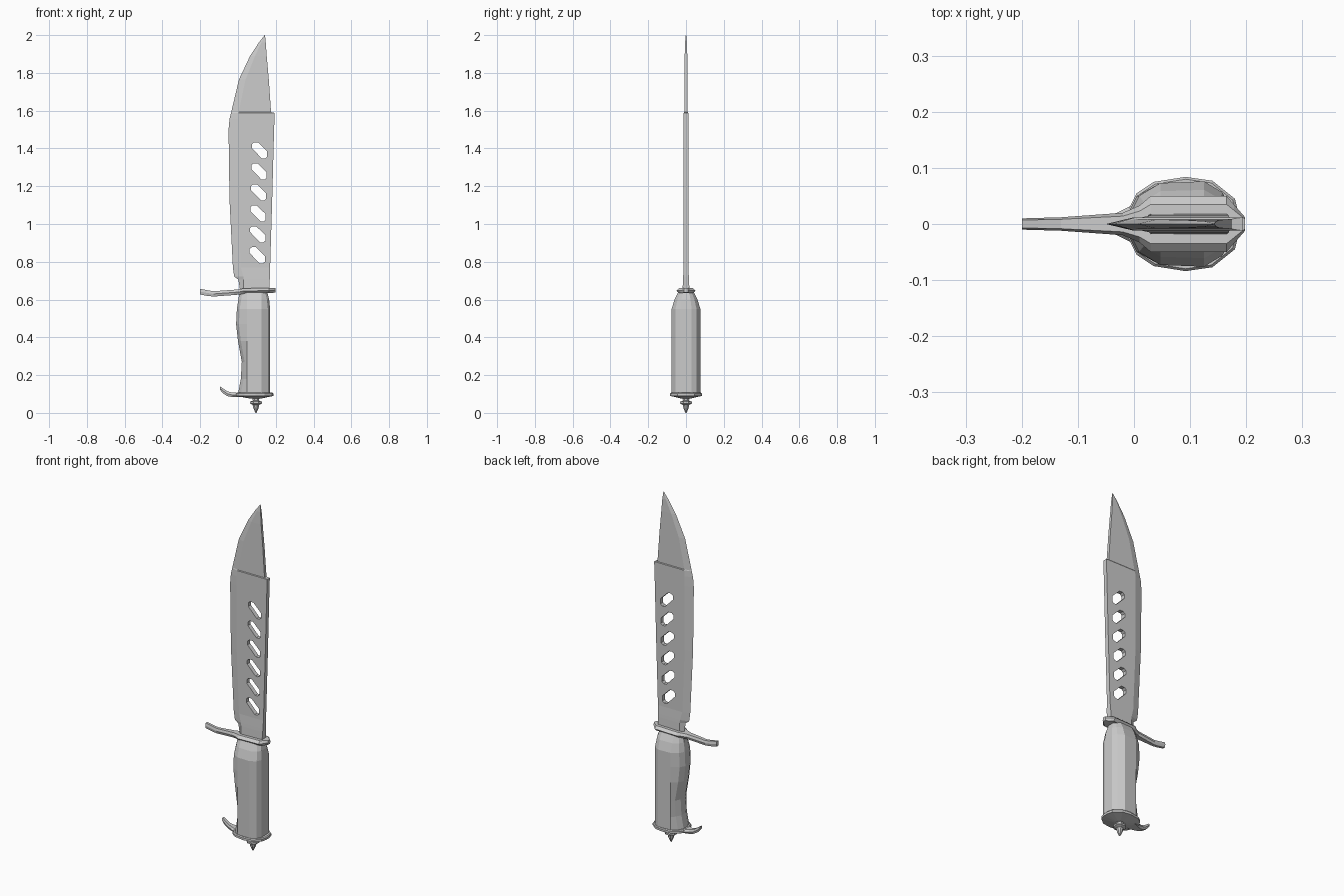
import bpy, bmesh, math


def loft(name, rings):
    """Skin a list of equal-length rings of 3D points and cap both ends."""
    bm = bmesh.new()
    rows = [[bm.verts.new(p) for p in ring] for ring in rings]
    n = len(rows[0])
    for a, b in zip(rows, rows[1:]):
        for i in range(n):
            j = (i + 1) % n
            bm.faces.new((a[i], a[j], b[j], b[i]))
    bm.faces.new(rows[0])
    bm.faces.new(rows[-1])
    bmesh.ops.recalc_face_normals(bm, faces=bm.faces)
    mesh = bpy.data.meshes.new(name)
    bm.to_mesh(mesh)
    bm.free()
    obj = bpy.data.objects.new(name, mesh)
    bpy.context.collection.objects.link(obj)
    return obj


def mirrored(half):
    """Close a half outline (x, y) by mirroring it across y = 0."""
    return half + [(x, -y) for x, y in reversed(half)]


def bar(name, rows):
    """Six-sided bar along x; rows are x, centre z, half height, half width."""
    return loft(name, [[(x, -w, z), (x, -.7 * w, z + h), (x, .7 * w, z + h),
                        (x, w, z), (x, .7 * w, z - h), (x, -.7 * w, z - h)]
                       for x, z, h, w in rows])


# Blade: z, cutting edge x, grind line x, spine x, half thickness
blade_rows = [
    (.655, .010, .030, .165, .018), (.705, .002, .030, .168, .016),
    (.722, -.020, .028, .169, .015), (.770, -.027, .015, .170, .012),
    (1.13, -.045, .000, .181, .012), (1.50, -.050, .000, .191, .012),
    (1.555, -.045, .000, .193, .012), (1.588, -.037, .003, .194, .012),
    (1.592, -.036, .004, .175, .009), (1.765, .005, .040, .163, .008),
    (1.89, .064, .090, .152, .007), (1.96, .110, .124, .147, .005),
    (2.0, .141, .142, .143, .001)]
blade = loft("blade", [[(e, 0, z), (g, -t, z), (s, -t, z), (s, t, z), (g, t, z)]
                       for z, e, g, s, t in blade_rows])

# Six slanted slots cut through the blade
slot = [(-.040, .011), (-.040, .032), (-.029, .042), (-.008, .042),
        (.040, -.005), (.040, -.035), (.029, -.044), (.013, -.044)]
for i in range(6):
    cx, cz = .102 + .0024 * i, .835 + .111 * i
    cutter = loft("slot_cutter", [[(cx + x, y, cz + z) for x, z in slot]
                                  for y in (-.1, .1)])
    cutter.hide_render = True
    mod = blade.modifiers.new("slot", 'BOOLEAN')
    mod.operation = 'DIFFERENCE'
    mod.solver = 'EXACT'
    mod.object = cutter
    bpy.context.view_layer.objects.active = blade
    bpy.ops.object.modifier_apply(modifier=mod.name)
    bpy.data.objects.remove(cutter)

# Cross guard with the long swept arm
bar("guard", [(-.200, .642, .015, .010), (-.165, .635, .015, .011),
              (-.130, .630, .014, .012), (-.020, .638, .014, .020),
              (.010, .641, .014, .033), (.030, .645, .014, .050),
              (.165, .648, .014, .050), (.178, .648, .014, .035),
              (.198, .650, .012, .012)])

# Grip: z, front x, back x, side scale
grip_rows = [(.10, .000, .170, 1), (.18, .015, .170, 1), (.27, .020, .170, 1),
             (.38, .000, .170, 1), (.47, -.010, .170, 1), (.55, -.006, .170, 1),
             (.60, .002, .165, .8), (.638, .008, .155, .55)]
rings = []
for z, f, b, s in grip_rows:
    half = [(f, .02), (f + .015, .05), (.047, .073), (.125, .076),
            (b - .012, .056), (b, .03)]
    rings.append([(x, y * s, z) for x, y in mirrored(half)])
loft("grip", rings)

# Pommel plate with a tapered underside
plate = mirrored([(-.012, .022), (.005, .055), (.035, .075), (.092, .084),
                  (.140, .077), (.180, .045), (.188, .012)])
loft("pommel_plate", [[(.095 + (x - .095) * s, y * s, z) for x, y in plate]
                      for z, s in ((.107, .95), (.102, 1), (.090, 1), (.076, .3))])

# Small upturned pommel hook
bar("pommel_hook", [(-.095, .131, .009, .010), (-.080, .117, .013, .011),
                    (-.057, .102, .013, .013), (-.030, .095, .012, .020),
                    (.020, .095, .011, .045)])

# Turned finial under the pommel
profile = [(.020, .085), (.018, .065), (.034, .059), (.034, .049),
           (.019, .043), (.015, .025), (.003, 0)]
angles = [math.tau * (i + .5) / 8 for i in range(8)]
loft("finial", [[(.095 + r * math.cos(a), r * math.sin(a), z) for a in angles]
                for r, z in profile])
